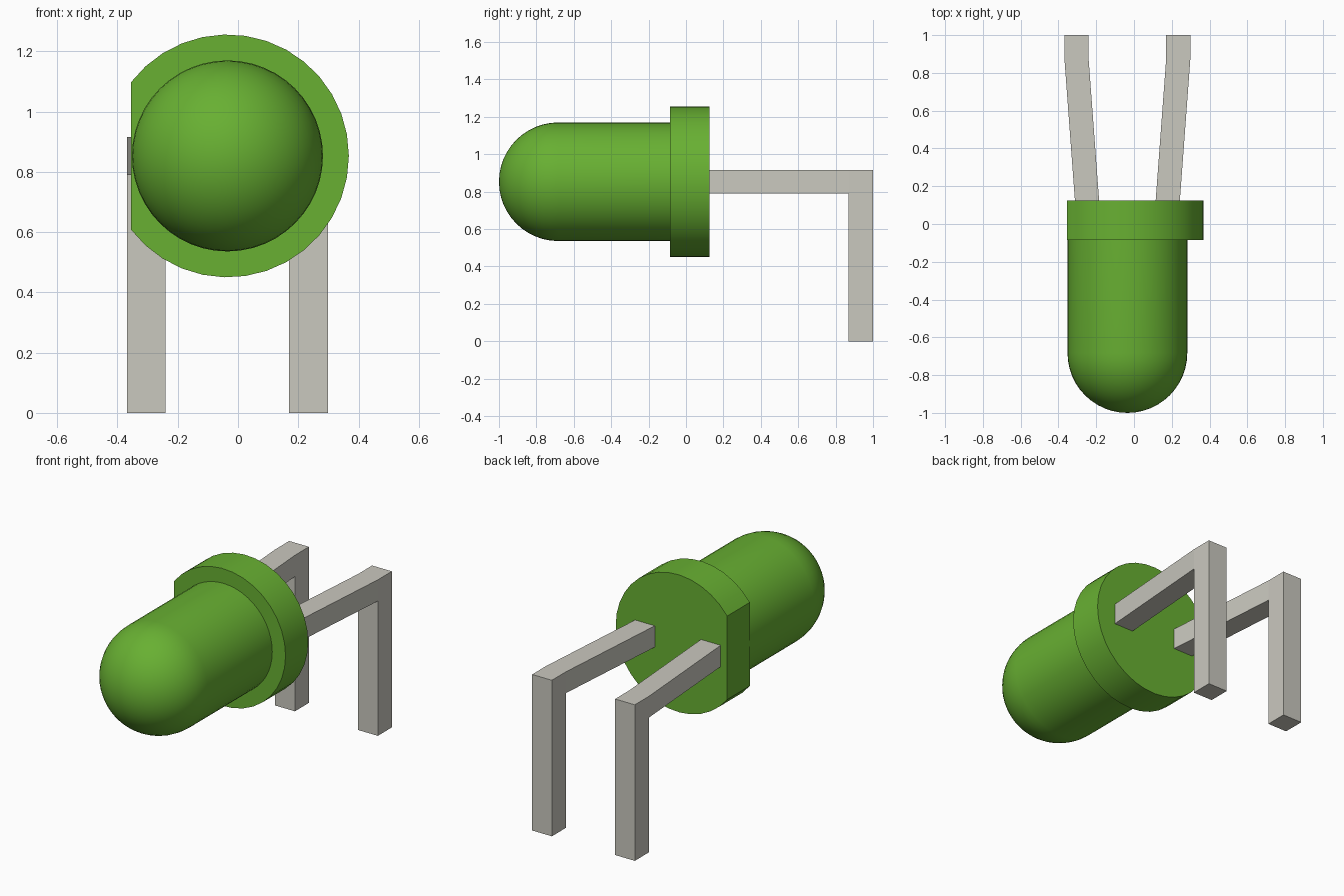
import bpy, bmesh
from math import sin, cos, pi, acos, radians

if "Cube" in bpy.data.objects:
    bpy.data.objects.remove(bpy.data.objects["Cube"])

CX, CZ = -0.035, 0.853           # lamp axis, running along y
BODY_R, RIM_R = 0.317, 0.403
RIM_FRONT, RIM_BACK = -0.085, 0.125
FLAT = 0.32                      # distance from the axis to the rim's flat side


def material(name, color):
    m = bpy.data.materials.new(name)
    m.use_nodes = True
    m.diffuse_color = color
    m.node_tree.nodes["Principled BSDF"].inputs["Base Color"].default_value = color
    return m


green = material("green plastic", (0.138, 0.434, 0.032, 1))
metal = material("grey metal", (0.59, 0.58, 0.52, 1))


def finish(name, bm, mat, smooth=False):
    bmesh.ops.recalc_face_normals(bm, faces=bm.faces)
    mesh = bpy.data.meshes.new(name)
    bm.to_mesh(mesh)
    bm.free()
    mesh.materials.append(mat)
    obj = bpy.data.objects.new(name, mesh)
    bpy.context.collection.objects.link(obj)
    if smooth:
        bpy.ops.object.select_all(action="DESELECT")
        obj.select_set(True)
        bpy.context.view_layer.objects.active = obj
        bpy.ops.object.shade_smooth_by_angle(angle=radians(30))
    return obj


# Domed body: rings along y, closed by a tip vertex
SEG, STEPS = 48, 12
dome_y = -1 + BODY_R
rings = [(RIM_FRONT + 0.02, BODY_R)]
rings += [(dome_y - BODY_R * sin(a), BODY_R * cos(a))
          for a in (i * pi / 2 / STEPS for i in range(STEPS))]
bm = bmesh.new()
loops = [[bm.verts.new((CX + r * cos(2 * pi * k / SEG), y, CZ + r * sin(2 * pi * k / SEG)))
          for k in range(SEG)] for y, r in rings]
tip = bm.verts.new((CX, -1, CZ))
for k in range(SEG):
    n = (k + 1) % SEG
    for a, b in zip(loops, loops[1:]):
        bm.faces.new((a[k], a[n], b[n], b[k]))
    bm.faces.new((loops[-1][k], loops[-1][n], tip))
bm.faces.new(loops[0])
finish("domed_body", bm, green, True)

# Rim: arc closed by a flat side, extruded backwards
ARC = 28
limit = acos(-FLAT / RIM_R)
bm = bmesh.new()
outline = []
for i in range(ARC + 1):
    a = -limit + 2 * limit * i / ARC
    outline.append(bm.verts.new((CX + RIM_R * cos(a), RIM_FRONT, CZ + RIM_R * sin(a))))
face = bm.faces.new(outline)
out = bmesh.ops.extrude_face_region(bm, geom=[face], use_keep_orig=True)
moved = [v for v in out["geom"] if isinstance(v, bmesh.types.BMVert)]
bmesh.ops.translate(bm, verts=moved, vec=(0, RIM_BACK - RIM_FRONT, 0))
finish("rim", bm, green, True)


# Bent leads: splayed arm out of the rim, then a straight drop to the ground
HALF, BEND, END, LOW, HIGH = 0.064, 0.87, 1.0, 0.79, 0.915


def lead(name, side):
    near, far = CX + side * 0.213, CX + side * 0.269
    bm = bmesh.new()

    def section(x, y, z):
        return [bm.verts.new((x + s * HALF, y, z)) for s in (-1, 1)]

    a, d = section(near, RIM_BACK - 0.01, LOW), section(near, RIM_BACK - 0.01, HIGH)
    b, c = section(far, BEND, LOW), section(far, BEND, HIGH)
    e, f = section(far, BEND, 0), section(far, END, 0)
    g, h = section(far, END, LOW), section(far, END, HIGH)
    for s in (0, 1):
        for quad in ((a, b, c, d), (b, g, h, c), (e, f, g, b)):
            bm.faces.new([p[s] for p in quad])
    path = [a, b, e, f, g, h, c, d]
    for p, q in zip(path, path[1:] + path[:1]):
        bm.faces.new((p[0], p[1], q[1], q[0]))
    finish(name, bm, metal)


lead("right_lead", -1)
lead("left_lead", 1)
